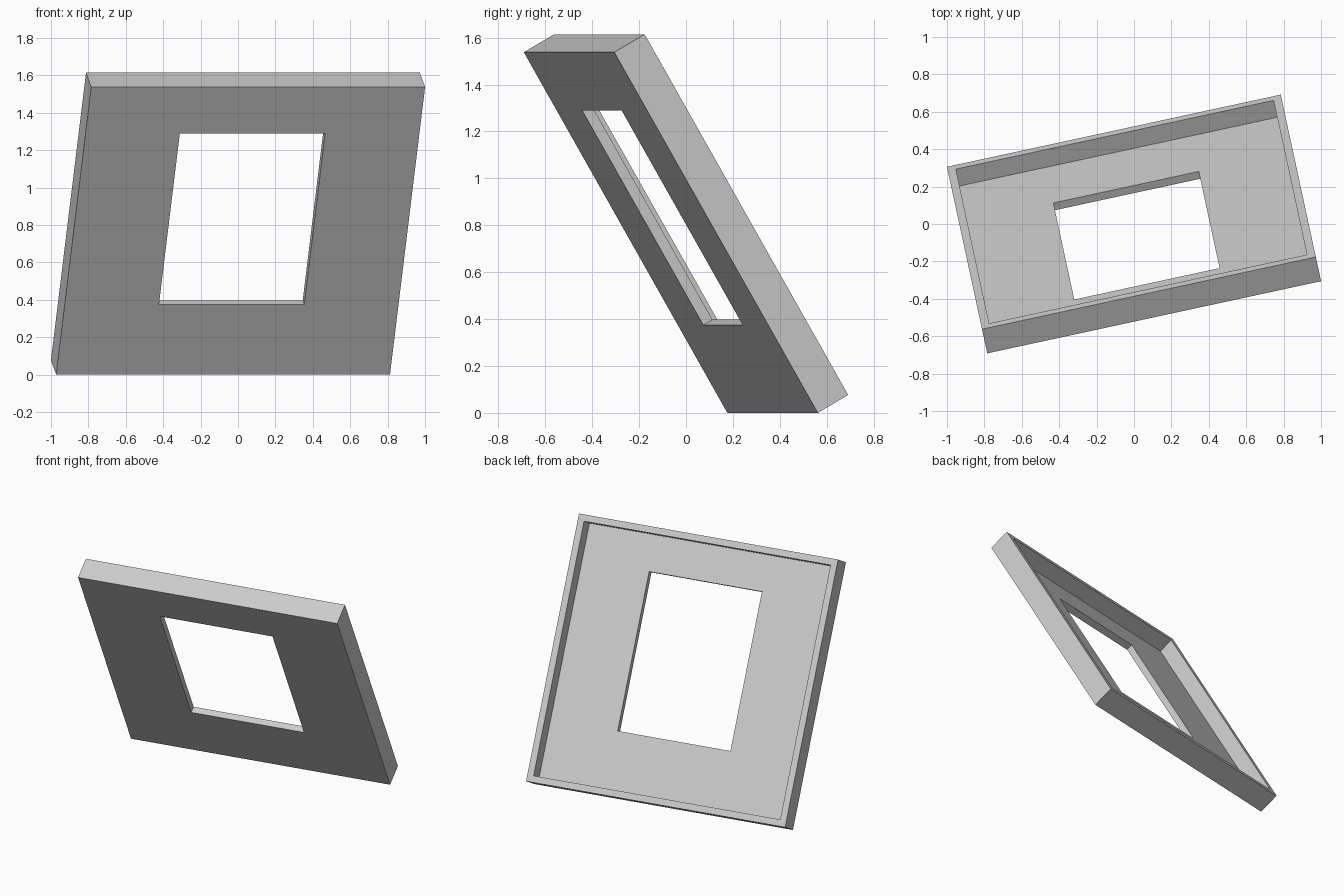
import bpy
import bmesh
from math import radians
from mathutils import Matrix

cube = bpy.data.objects.get("Cube")
if cube:
    bpy.data.objects.remove(cube, do_unlink=True)

# Panel dimensions
W, H, D = 1.826, 1.776, 0.153      # width, height, depth
WALL = 0.044                       # rim wall
PLATE = 0.046                      # front plate thickness
HOLE_W, HOLE_H, HOLE_UP = 0.795, 1.057, 0.073
TILT, TURN = radians(30), radians(12.2)

grey = bpy.data.materials.new("light_grey")
grey.use_nodes = True
colour = (0.6, 0.6, 0.6, 1)
grey.diffuse_color = colour
grey.node_tree.nodes["Principled BSDF"].inputs["Base Color"].default_value = colour

bm = bmesh.new()


def rectangle(w, h, y, up=0):
    """Four corners of an upright rectangle at depth y."""
    return [bm.verts.new((sx * w / 2, y, up + sz * h / 2))
            for sx, sz in ((-1, -1), (1, -1), (1, 1), (-1, 1))]


# Cross-section of the tray as nested rectangles, from outside to the opening
front, back = -D / 2, D / 2
floor = front + PLATE
loops = [
    rectangle(W, H, front),
    rectangle(W, H, back),
    rectangle(W - 2 * WALL, H - 2 * WALL, back),
    rectangle(W - 2 * WALL, H - 2 * WALL, floor),
    rectangle(HOLE_W, HOLE_H, floor, HOLE_UP),
    rectangle(HOLE_W, HOLE_H, front, HOLE_UP),
]

# Join each rectangle to the next, closing back to the first
for a, b in zip(loops, loops[1:] + loops[:1]):
    for i in range(4):
        j = (i + 1) % 4
        bm.faces.new((a[i], a[j], b[j], b[i]))
bmesh.ops.recalc_face_normals(bm, faces=bm.faces)

# Lean the panel forward, turn it, and stand it on the ground
bm.transform(Matrix.Rotation(TURN, 4, 'Z') @ Matrix.Rotation(TILT, 4, 'X'))
lowest = min(v.co.z for v in bm.verts)
bmesh.ops.translate(bm, verts=bm.verts, vec=(0, 0, -lowest))

mesh = bpy.data.meshes.new("tilted_panel")
bm.to_mesh(mesh)
bm.free()
mesh.materials.append(grey)
panel = bpy.data.objects.new("tilted_panel", mesh)
bpy.context.collection.objects.link(panel)
